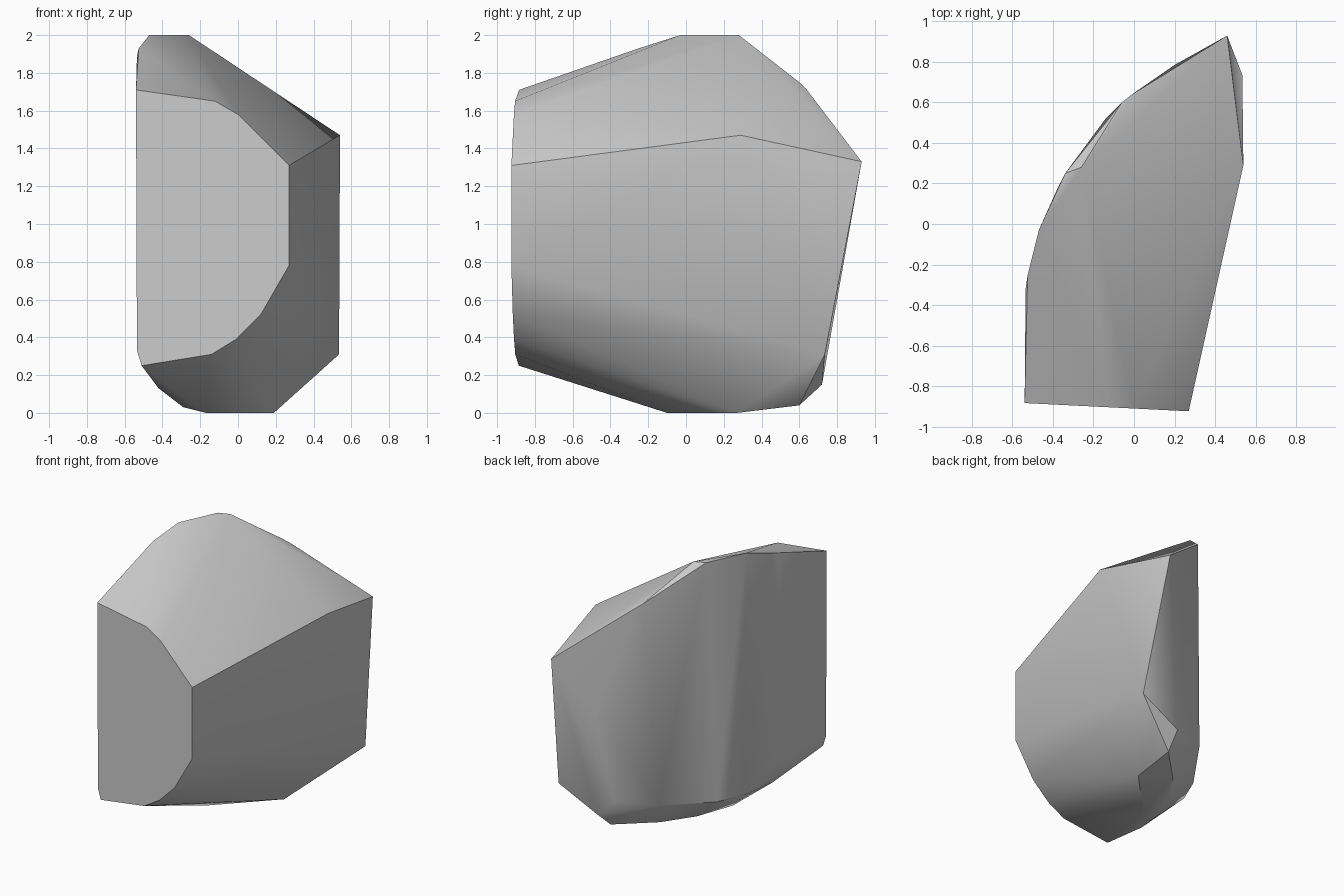
import bpy, bmesh, math

cube = bpy.data.objects.get("Cube")
if cube:
    bpy.data.objects.remove(cube, do_unlink=True)

# Stone colour
grey = bpy.data.materials.new("stone_grey")
grey.use_nodes = True
colour = (0.6, 0.6, 0.6, 1)
grey.diffuse_color = colour
grey.node_tree.nodes["Principled BSDF"].inputs["Base Color"].default_value = colour

# Flat broken front: outline in x and z, the plane leans slightly in y
front_outline = [(-.54, 1.71), (-.12, 1.65), (0, 1.58), (.27, 1.31), (.27, .78),
                 (.12, .52), (-.01, .39), (-.14, .31), (-.51, .25), (-.535, .33)]
front = [(x, -.911 - .05 * x, z) for x, z in front_outline]

# Crown, from the front left round to the back
crown = [(-.535, -.32, 1.89), (-.525, -.25, 1.93), (-.47, -.03, 2), (-.34, .25, 2),
         (-.26, .28, 2), (-.06, .6, 1.75), (-.01, .64, 1.71)]

# Right-hand corners and the back tip
side = [(.54, .29, 1.47), (.46, .93, 1.33), (.535, .735, .31)]

# Curved back wall
wall = [(-.535, -.32, .36), (-.465, -.03, .2), (-.38, .17, .2), (-.14, .52, .24),
        (.1, .69, .28), (.2, .785, .95)]

# Rounded underside
base = [(-.42, -.42, .13), (-.29, -.14, .03), (-.17, -.1, 0), (-.19, .14, .03),
        (-.04, .36, .03), (.19, .27, 0), (.2, .6, .04), (.22, .72, .15)]

# Wrap one convex skin around the corner points
bm = bmesh.new()
for point in front + crown + side + wall + base:
    bm.verts.new(point)
hull = bmesh.ops.convex_hull(bm, input=bm.verts[:])
loose = {g for g in hull["geom_interior"] + hull["geom_unused"]
         if isinstance(g, bmesh.types.BMVert)}
bmesh.ops.delete(bm, geom=list(loose), context="VERTS")
bmesh.ops.dissolve_limit(bm, angle_limit=math.radians(1), verts=bm.verts[:], edges=bm.edges[:])
bmesh.ops.recalc_face_normals(bm, faces=bm.faces[:])

mesh = bpy.data.meshes.new("rock")
bm.to_mesh(mesh)
bm.free()
mesh.materials.append(grey)
rock = bpy.data.objects.new("rock", mesh)
bpy.context.collection.objects.link(rock)

# Soft facets with crisp broken edges
bpy.ops.object.select_all(action="DESELECT")
rock.select_set(True)
bpy.context.view_layer.objects.active = rock
bpy.ops.object.shade_smooth_by_angle(angle=math.radians(30))
